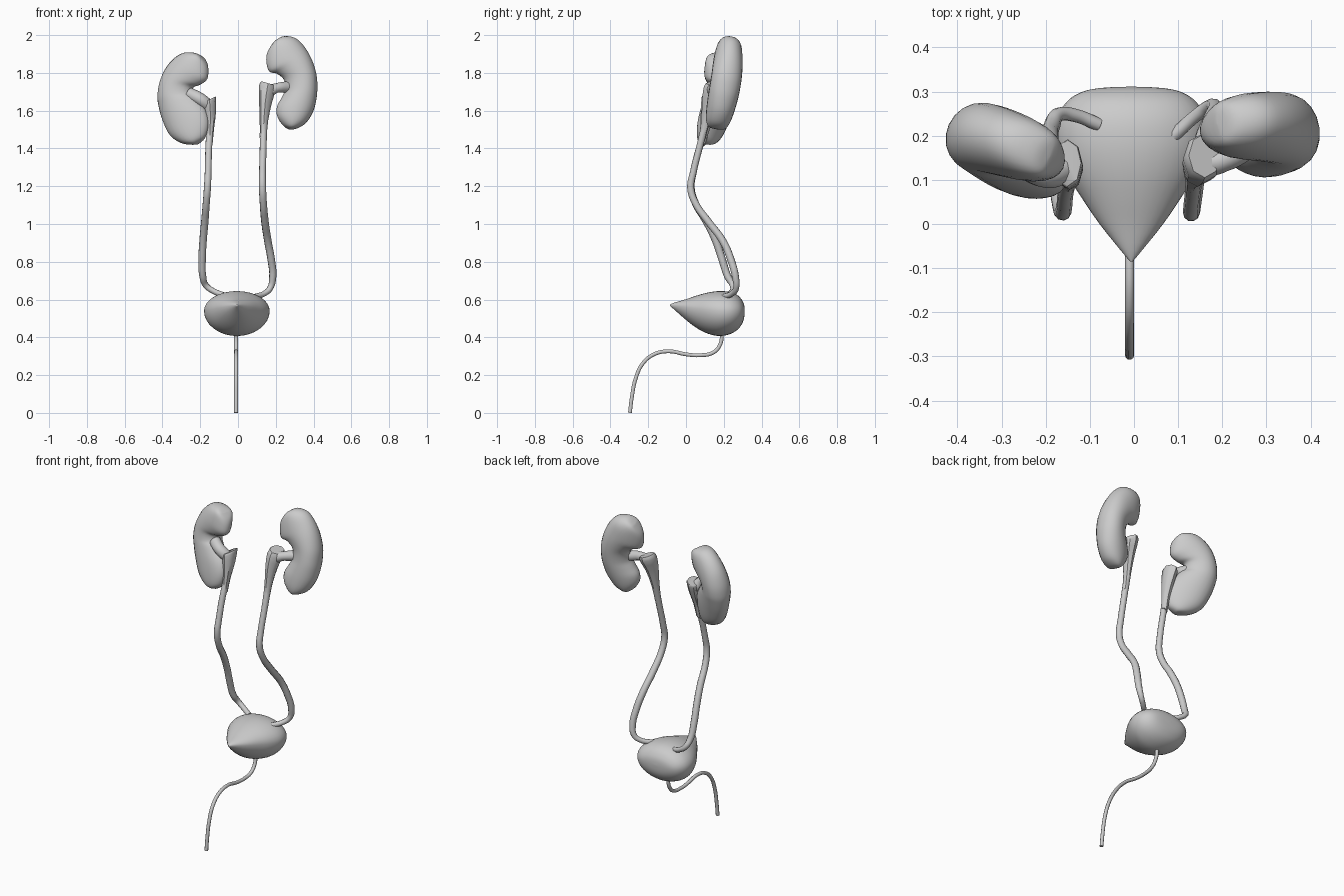
import bpy, bmesh, math
from mathutils import Vector

if "Cube" in bpy.data.objects:
    bpy.data.objects.remove(bpy.data.objects["Cube"], do_unlink=True)

grey = bpy.data.materials.new("plain grey")
grey.use_nodes = True
COLOUR = (0.6, 0.6, 0.6, 1)
grey.diffuse_color = COLOUR
grey.node_tree.nodes["Principled BSDF"].inputs["Base Color"].default_value = COLOUR


def smooth_rows(rows, steps):
    """Catmull-Rom interpolation through rows of numbers."""
    out = []
    for i in range(len(rows) - 1):
        a, b, c, d = (rows[max(0, min(len(rows) - 1, i + k))] for k in (-1, 0, 1, 2))
        for s in range(steps):
            t = s / steps
            out.append([q + t / 2 * (r - p + t * (2 * p - 5 * q + 4 * r - w + t * (3 * (q - r) + w - p)))
                        for p, q, r, w in zip(a, b, c, d)])
    return out + [list(rows[-1])]


def loft(name, rings, sides=24, angle=60, taper=0):
    """Skin rings given as (centre, u half-axis, v half-axis up, v half-axis down)."""
    bm = bmesh.new()
    loops = []
    for centre, u, v_up, v_down in rings:
        loop = []
        for k in range(sides):
            c, s = math.cos(math.tau * k / sides), math.sin(math.tau * k / sides)
            v = v_up * s if s > 0 else v_down * -s
            loop.append(bm.verts.new(centre + u * c + v * (1 + taper * c)))
        loops.append(loop)
    for low, high in zip(loops, loops[1:]):
        for k in range(sides):
            n = (k + 1) % sides
            bm.faces.new((low[k], low[n], high[n], high[k]))
    bm.faces.new(loops[0][::-1])
    bm.faces.new(loops[-1])
    bmesh.ops.recalc_face_normals(bm, faces=bm.faces)
    mesh = bpy.data.meshes.new(name)
    bm.to_mesh(mesh)
    bm.free()
    obj = bpy.data.objects.new(name, mesh)
    bpy.context.collection.objects.link(obj)
    mesh.materials.append(grey)
    mesh.shade_smooth()
    mesh.set_sharp_from_angle(angle=math.radians(angle))


def tube(name, points):
    """Round tube through points (x, y, z, radius)."""
    curve = bpy.data.curves.new(name, "CURVE")
    curve.dimensions = "3D"
    curve.bevel_depth = 0.01
    curve.bevel_resolution = 3
    curve.resolution_u = 6
    curve.use_fill_caps = True
    spline = curve.splines.new("BEZIER")
    spline.bezier_points.add(len(points) - 1)
    for bp, (x, y, z, r) in zip(spline.bezier_points, points):
        bp.co = (x, y, z)
        bp.radius = r / curve.bevel_depth
        bp.handle_left_type = bp.handle_right_type = "AUTO"
    curve.materials.append(grey)
    bpy.context.collection.objects.link(bpy.data.objects.new(name, curve))


def kidney(name, pairs, mid, lean, slant, thickness):
    """Bean: rows of inner x, z, outer x, z; depth leans with height and slants with x."""
    def place(x, z):
        return Vector((x, mid[1] + slant * (x - mid[0]) + lean * (z - mid[2]), z))
    normal = Vector((-slant, 1, -lean)).normalized()
    rings = []
    rows = smooth_rows(pairs, 4)
    for i, (ix, iz, ox, oz) in enumerate(rows):
        t = i / (len(rows) - 1)
        inner, outer = place(ix, iz), place(ox, oz)
        depth = normal * max(0.002, thickness * (1 - abs(2 * t - 1) ** 2.3) ** 0.5)
        rings.append(((inner + outer) / 2, (outer - inner) / 2, depth, -depth))
    loft(name, rings, taper=0.15)


# Kidneys
kidney("left_kidney", [
    (.187, 1.962, .189, 1.964), (.156, 1.91, .235, 1.992), (.15, 1.86, .30, 1.985),
    (.165, 1.808, .35, 1.94), (.205, 1.797, .39, 1.87), (.243, 1.765, .415, 1.79),
    (.249, 1.71, .42, 1.72), (.23, 1.667, .415, 1.66), (.206, 1.62, .397, 1.593),
    (.208, 1.57, .36, 1.535), (.24, 1.522, .315, 1.508), (.274, 1.502, .276, 1.502)],
    (.29, .203, 1.75), .17, .13, .08)
kidney("right_kidney", [
    (-.189, 1.884, -.191, 1.886), (-.167, 1.85, -.225, 1.905), (-.16, 1.81, -.285, 1.905),
    (-.168, 1.765, -.34, 1.87), (-.205, 1.738, -.385, 1.81), (-.24, 1.725, -.412, 1.735),
    (-.243, 1.69, -.42, 1.67), (-.215, 1.665, -.415, 1.62), (-.17, 1.60, -.395, 1.545),
    (-.157, 1.53, -.355, 1.465), (-.175, 1.46, -.29, 1.425), (-.22, 1.422, -.222, 1.422)],
    (-.29, .165, 1.67), .15, -.45, .077)


# Funnels at the top of the ureters, and their branches into the kidneys
def funnel(name, rows, tilt):
    rings = []
    for x, y, z, hx, hy in smooth_rows(rows, 2):
        v = Vector((0, hy, 0))
        rings.append((Vector((x, y, z)), Vector((hx, 0, tilt * hx)), v, -v))
    loft(name, rings, 8, 45)


funnel("left_renal_pelvis", [
    (.133, .085, 1.45, .018, .018), (.137, .105, 1.55, .022, .024),
    (.145, .125, 1.65, .034, .04), (.155, .148, 1.72, .044, .055),
    (.16, .155, 1.745, .036, .05)], -.3)
funnel("right_renal_pelvis", [
    (-.152, .085, 1.42, .018, .018), (-.148, .10, 1.5, .022, .025),
    (-.146, .12, 1.58, .03, .042), (-.15, .135, 1.645, .034, .055),
    (-.15, .138, 1.66, .03, .052)], .5)
tube("left_branch", [(.155, .14, 1.70, .036), (.205, .145, 1.72, .026), (.265, .185, 1.725, .032)])
tube("right_branch", [(-.15, .13, 1.62, .034), (-.20, .115, 1.66, .034), (-.26, .145, 1.69, .034)])

# Ureters
tube("left_ureter", [
    (.135, .095, 1.5, .019), (.133, .07, 1.4, .018), (.13, .04, 1.28, .018), (.13, .025, 1.19, .019),
    (.134, .05, 1.11, .019), (.143, .12, 1.01, .02), (.158, .195, .91, .02), (.176, .238, .81, .02),
    (.184, .262, .72, .019), (.17, .265, .66, .016), (.14, .245, .632, .015), (.09, .20, .615, .015)])
tube("right_ureter", [
    (-.15, .095, 1.48, .019), (-.155, .07, 1.4, .018), (-.158, .04, 1.28, .018), (-.162, .027, 1.19, .019),
    (-.168, .05, 1.11, .019), (-.176, .11, 1.01, .02), (-.185, .158, .91, .02), (-.19, .192, .81, .02),
    (-.186, .222, .72, .019), (-.17, .248, .675, .016), (-.13, .245, .645, .015), (-.08, .225, .625, .015)])

# Bladder: rows of y, half width, top z, middle z, bottom z
bladder = [
    (-.085, .003, .574, .57, .566), (-.06, .024, .584, .568, .545), (0, .072, .602, .56, .492),
    (.06, .113, .622, .552, .447), (.12, .15, .638, .545, .418), (.18, .172, .645, .54, .407),
    (.235, .17, .64, .54, .418), (.275, .148, .622, .54, .442), (.298, .115, .595, .54, .474),
    (.308, .07, .57, .54, .505), (.311, .004, .542, .54, .538)]
loft("bladder", [
    (Vector((-.006, y, mid)), Vector((w, 0, 0)), Vector((0, 0, top - mid)), Vector((0, 0, low - mid)))
    for y, w, top, mid, low in smooth_rows(bladder, 3)], 32)

# Urethra
tube("urethra", [
    (-.01, y, z, .0105) for y, z in (
        (.192, .43), (.18, .36), (.145, .32), (.07, .305), (0, .31), (-.09, .326),
        (-.17, .31), (-.23, .26), (-.267, .18), (-.287, .08), (-.297, 0))])
